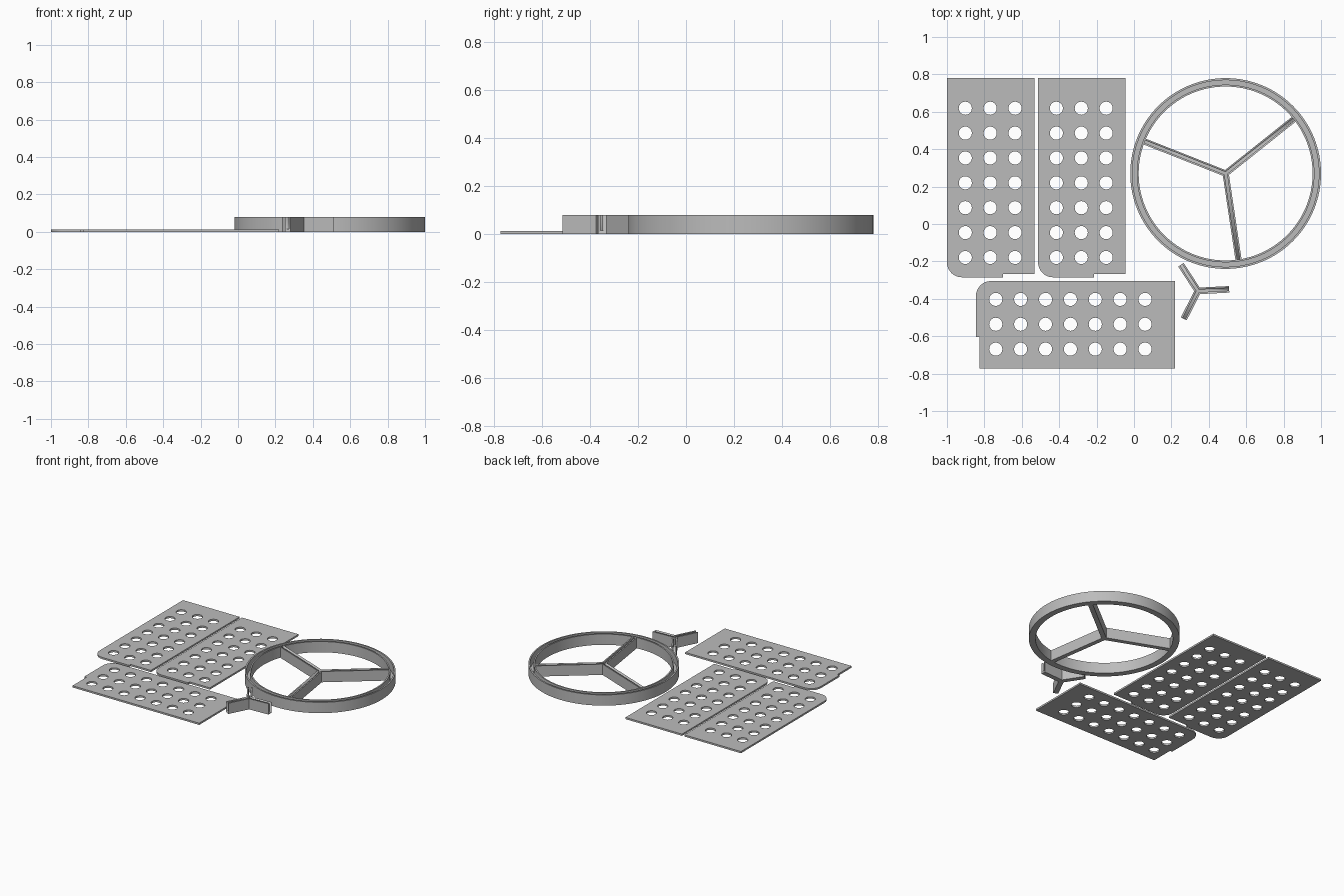
import bpy, bmesh, math
from mathutils import Matrix, Vector

if "Cube" in bpy.data.objects:
    bpy.data.objects.remove(bpy.data.objects["Cube"])

grey = bpy.data.materials.new("light grey")
grey.diffuse_color = (0.5, 0.5, 0.5, 1)
grey.use_nodes = True
grey.node_tree.nodes["Principled BSDF"].inputs["Base Color"].default_value = grey.diffuse_color

HEIGHT, FLOOR, SHEET = 0.08, 0.015, 0.013


def finish(name, bm, matrix):
    """Turn a bmesh into a smooth-by-angle object."""
    bmesh.ops.recalc_face_normals(bm, faces=bm.faces)
    mesh = bpy.data.meshes.new(name)
    bm.to_mesh(mesh)
    bm.free()
    mesh.materials.append(grey)
    ob = bpy.data.objects.new(name, mesh)
    bpy.context.collection.objects.link(ob)
    ob.matrix_world = matrix
    bpy.ops.object.select_all(action='DESELECT')
    ob.select_set(True)
    bpy.context.view_layer.objects.active = ob
    bpy.ops.object.shade_smooth_by_angle(angle=math.radians(30))
    return ob


def prism(name, loops, z0, z1, matrix):
    """Extrude an outline (first loop) with holes (other loops)."""
    bm = bmesh.new()
    edges = []
    for loop in loops:
        vs = [bm.verts.new((x, y, z0)) for x, y in loop]
        edges += [bm.edges.new((vs[i - 1], vs[i])) for i in range(len(vs))]
    bmesh.ops.triangle_fill(bm, edges=edges, use_beauty=True, normal=(0, 0, 1))
    top = bmesh.ops.extrude_face_region(bm, geom=bm.faces[:], use_keep_orig=True)
    verts = [g for g in top["geom"] if isinstance(g, bmesh.types.BMVert)]
    bmesh.ops.translate(bm, verts=verts, vec=(0, 0, z1 - z0))
    return finish(name, bm, matrix)


def arc(cx, cy, r, a0, a1, n):
    return [(cx + r * math.cos(math.radians(a0 + (a1 - a0) * i / n)),
             cy + r * math.sin(math.radians(a0 + (a1 - a0) * i / n))) for i in range(n)]


def three_arms(half, length):
    """Y-shaped outline with three equal arms."""
    pts = []
    for k in range(3):
        m = Matrix.Rotation(math.radians(120 * k), 2)
        notch = half / math.sin(math.radians(60))
        for p in ((length, -half), (length, half),
                  (notch * math.cos(math.radians(60)), notch * math.sin(math.radians(60)))):
            pts.append(tuple(m @ Vector(p)))
    return pts


def slotted_arms(name, length, half, x, y, angle):
    """Three arms with a slot along the top of each."""
    m = Matrix.Translation((x, y, 0)) @ Matrix.Rotation(math.radians(angle), 4, 'Z')
    arms = prism(name, [three_arms(half, length)], 0, HEIGHT, m)
    cutter = prism(name + "_slot_cutter", [three_arms(0.007, length + 0.02)],
                   FLOOR, HEIGHT + 0.02, m)
    cutter.hide_render = True
    cutter.hide_set(True)
    cut = arms.modifiers.new("slot", 'BOOLEAN')
    cut.operation = 'DIFFERENCE'
    cut.solver = 'EXACT'
    cut.object = cutter


# Perforated wall sheets with a rounded tab on one end
W, MAIN, TAB = 0.467, -1.047, -1.065
outline = [(0, 0)] + arc(0.08, TAB + 0.08, 0.08, 180, 270, 8) + [
    (0.08, TAB), (0.30, TAB), (0.30, MAIN), (W, MAIN), (W, 0)]
holes = [arc(0.098 + 0.133 * i, -0.161 - 0.133 * j, 0.035, 0, 360, 32)
         for i in range(3) for j in range(7)]
for name, x, y, turn in (("left_sheet", -1.0, 0.78, 0),
                         ("middle_sheet", -0.513, 0.78, 0),
                         ("front_sheet", 0.22, -0.305, -90)):
    prism(name, [outline] + holes, 0, SHEET,
          Matrix.Translation((x, y, 0)) @ Matrix.Rotation(math.radians(turn), 4, 'Z'))

# Round rim with a groove in its top, lathed from a U profile
CX, CY, SEG = 0.49, 0.27, 128
profile = [(0.465, 0), (0.51, 0), (0.51, HEIGHT), (0.499, HEIGHT),
           (0.499, FLOOR), (0.475, FLOOR), (0.475, HEIGHT), (0.465, HEIGHT)]
bm = bmesh.new()
rings = []
for s in range(SEG):
    a = 2 * math.pi * s / SEG
    rings.append([bm.verts.new((r * math.cos(a), r * math.sin(a), z)) for r, z in profile])
for s in range(SEG):
    for i in range(len(profile)):
        bm.faces.new((rings[s - 1][i - 1], rings[s][i - 1], rings[s][i], rings[s - 1][i]))
finish("rim", bm, Matrix.Translation((CX, CY, 0)))

# Spokes inside the rim, and the loose connector
slotted_arms("spokes", 0.47, 0.0165, CX, CY, 38.5)
slotted_arms("connector", 0.167, 0.0175, 0.342, -0.358, 3)
